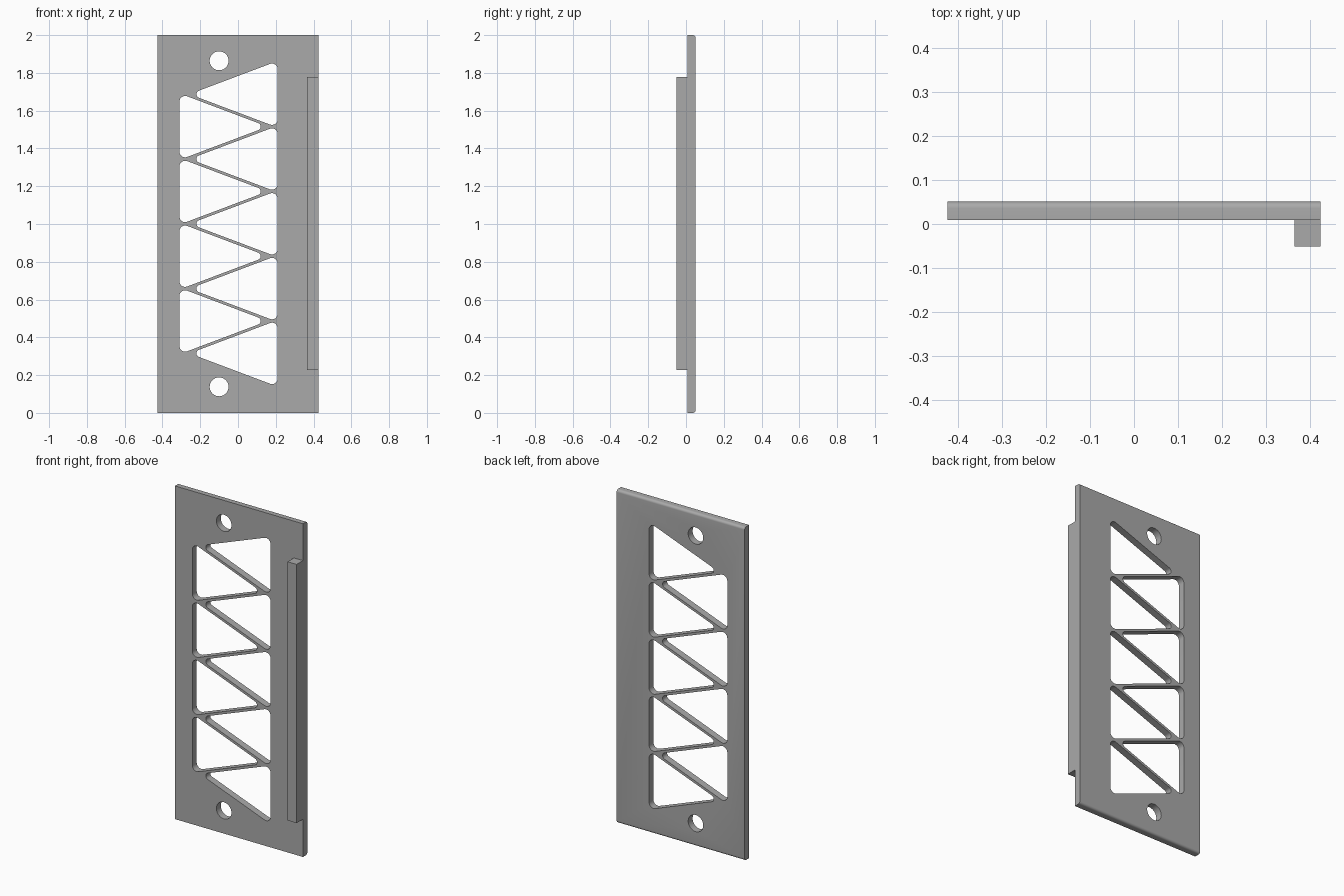
import bpy
import bmesh
from math import cos, sin, radians, pi
from mathutils import Vector

cube = bpy.data.objects.get("Cube")
if cube:
    bpy.data.objects.remove(cube, do_unlink=True)

HALF_W, HEIGHT = 0.425, 2.0
FRONT, BACK = 0.009, 0.051
PITCH = 0.343

grey = bpy.data.materials.new("plain grey")
grey.use_nodes = True
grey.diffuse_color = (0.4, 0.4, 0.4, 1)
grey.node_tree.nodes["Principled BSDF"].inputs["Base Color"].default_value = (0.4, 0.4, 0.4, 1)


def extrude(bm, points, offset):
    """Extrude a closed outline into a solid."""
    face = bm.faces.new([bm.verts.new(p) for p in points])
    result = bmesh.ops.extrude_face_region(bm, geom=[face])
    verts = [v for v in result["geom"] if isinstance(v, bmesh.types.BMVert)]
    bmesh.ops.translate(bm, verts=verts, vec=Vector(offset))


def finish(bm, name):
    bmesh.ops.recalc_face_normals(bm, faces=bm.faces)
    mesh = bpy.data.meshes.new(name)
    bm.to_mesh(mesh)
    bm.free()
    mesh.materials.append(grey)
    obj = bpy.data.objects.new(name, mesh)
    bpy.context.collection.objects.link(obj)
    return obj


def arc(x, z, r, start, end, steps=8):
    angles = [radians(start + (end - start) * i / steps) for i in range(steps + 1)]
    return [(x + r * cos(a), z + r * sin(a)) for a in angles]


# Plate: side profile with rounded back edges, extruded across the width
R = 0.015
profile = [(FRONT, 0)] + arc(BACK - R, R, R, -90, 0, 6)
profile += arc(BACK - R, HEIGHT - R, R, 0, 90, 6) + [(FRONT, HEIGHT)]
bm = bmesh.new()
extrude(bm, [(-HALF_W, y, z) for y, z in profile], (2 * HALF_W, 0, 0))
plate = finish(bm, "face_plate")

# Cutters: rounded triangles pointing left and right, and two screw holes
big, small, half = 0.03, 0.02, 0.1625
triangle = arc(0.18, half - big, big, 0, 110)
triangle += arc(-0.2, 0, small, 110, 250)
triangle += arc(0.18, big - half, big, 250, 360)
bm = bmesh.new()


def cut(outline):
    extrude(bm, [(x, -0.1, z) for x, z in outline], (0, 0.3, 0))


for i in range(5):
    cut([(x, z + 1.001 + (i - 2) * PITCH) for x, z in triangle])
for i in range(4):
    cut([(-0.1 - x, z + 1.001 + (i - 1.5) * PITCH) for x, z in triangle])
for z in (0.138, 1.864):
    cut(arc(-0.1, z, 0.05, 0, 360, 40)[:-1])
cutter = finish(bm, "opening_cutter")
cutter.hide_render = True

bpy.context.view_layer.objects.active = plate
mod = plate.modifiers.new("openings", "BOOLEAN")
mod.operation = "DIFFERENCE"
mod.solver = "EXACT"
mod.object = cutter
bpy.ops.object.modifier_apply(modifier=mod.name)
bpy.data.objects.remove(cutter, do_unlink=True)

# Rail along the front left edge
bm = bmesh.new()
x0, y0 = 0.365, -0.051
extrude(bm, [(x0, y0, 0.226), (HALF_W, y0, 0.226), (HALF_W, FRONT, 0.226), (x0, FRONT, 0.226)],
        (0, 0, 1.553))
finish(bm, "edge_rail")

# Smooth the rounded edges and hole walls, keeping corners crisp
bpy.ops.object.select_all(action="DESELECT")
plate.select_set(True)
bpy.context.view_layer.objects.active = plate
bpy.ops.object.shade_smooth_by_angle(angle=radians(30))
